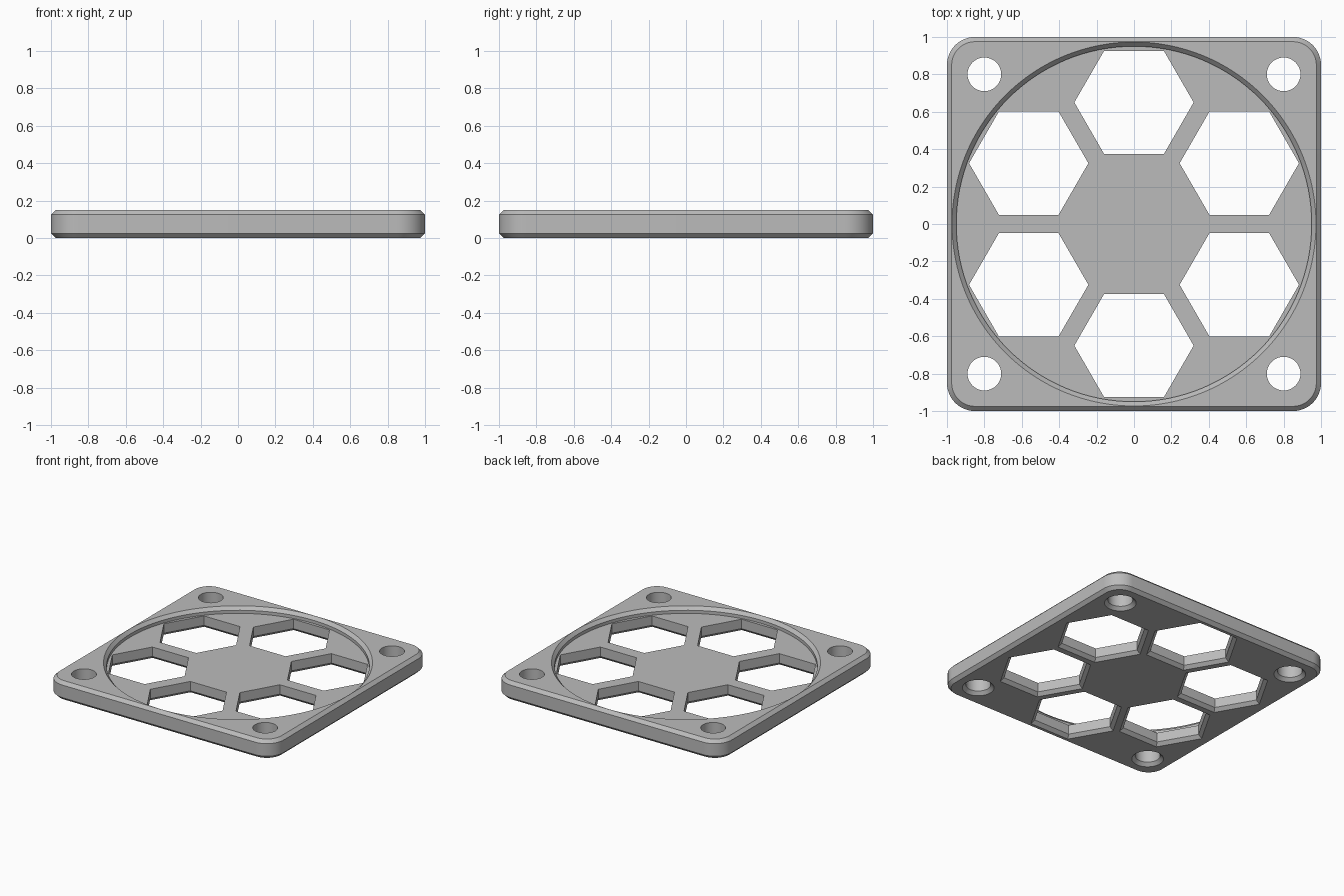
import bpy, bmesh
from math import cos, sin, pi, radians, sqrt

old = bpy.data.objects.get("Cube")
if old:
    bpy.data.objects.remove(old, do_unlink=True)

THICK, CHAMFER, FLOOR = 0.15, 0.025, 0.10
CORNER, RECESS_R = 0.15, 0.95
HEX_R, HEX_RING, HOLE_R, HOLE_POS = 0.319, 0.65, 0.09, 0.8

grey = bpy.data.materials.new("mid grey")
grey.use_nodes = True
colour = (0.5, 0.5, 0.5, 1)
grey.diffuse_color = colour
grey.node_tree.nodes["Principled BSDF"].inputs["Base Color"].default_value = colour


def ring(radius, sides, cx=0, cy=0):
    return [(cx + radius * cos(2 * pi * i / sides), cy + radius * sin(2 * pi * i / sides))
            for i in range(sides)]


def rounded_square(half, radius, steps=12):
    pts = []
    for q in range(4):
        mid = pi / 4 + q * pi / 2
        cx, cy = (half - radius) * sqrt(2) * cos(mid), (half - radius) * sqrt(2) * sin(mid)
        for i in range(steps + 1):
            a = q * pi / 2 + i / steps * pi / 2
            pts.append((cx + radius * cos(a), cy + radius * sin(a)))
    return pts


def loft(bm, layers):
    """Closed solid through a stack of (z, outline) layers."""
    loops = [[bm.verts.new((x, y, z)) for x, y in outline] for z, outline in layers]
    n = len(loops[0])
    for low, high in zip(loops, loops[1:]):
        for i in range(n):
            j = (i + 1) % n
            bm.faces.new((low[i], low[j], high[j], high[i]))
    bm.faces.new(loops[0][::-1])
    bm.faces.new(loops[-1])


def make_object(name, bm):
    mesh = bpy.data.meshes.new(name)
    bm.to_mesh(mesh)
    bm.free()
    obj = bpy.data.objects.new(name, mesh)
    obj.data.materials.append(grey)
    bpy.context.collection.objects.link(obj)
    return obj


def cut(target, cutter):
    cutter.hide_render = True
    mod = target.modifiers.new("cut", 'BOOLEAN')
    mod.operation, mod.solver, mod.object = 'DIFFERENCE', 'EXACT', cutter
    bpy.ops.object.select_all(action='DESELECT')
    bpy.context.view_layer.objects.active = target
    target.select_set(True)
    bpy.ops.object.modifier_apply(modifier=mod.name)
    bpy.data.objects.remove(cutter, do_unlink=True)


# Square plate with rounded corners and chamfered rims
bm = bmesh.new()
inner = rounded_square(1 - CHAMFER, CORNER - CHAMFER)
outer = rounded_square(1, CORNER)
loft(bm, [(0, inner), (CHAMFER, outer), (THICK - CHAMFER, outer), (THICK, inner)])
plate = make_object("grille_plate", bm)

# Round recess with a chamfered lip
bm = bmesh.new()
lip = RECESS_R + CHAMFER - 0.002
loft(bm, [(FLOOR, ring(RECESS_R, 128)), (THICK - CHAMFER, ring(RECESS_R, 128)),
          (THICK, ring(lip, 128)), (THICK + CHAMFER, ring(lip + CHAMFER, 128))])
cut(plate, make_object("recess_cutter", bm))


# Through openings, flared at the underside
def opening(bm, radius, sides, cx, cy):
    flare = CHAMFER / cos(pi / sides)
    loft(bm, [(-CHAMFER, ring(radius + 2 * flare, sides, cx, cy)),
              (CHAMFER, ring(radius, sides, cx, cy)),
              (THICK + CHAMFER, ring(radius, sides, cx, cy))])


bm = bmesh.new()
for k in range(6):
    a = radians(30 + 60 * k)
    opening(bm, HEX_R, 6, HEX_RING * cos(a), HEX_RING * sin(a))
for sx in (-1, 1):
    for sy in (-1, 1):
        opening(bm, HOLE_R, 40, sx * HOLE_POS, sy * HOLE_POS)
cut(plate, make_object("opening_cutter", bm))

# Smooth curved walls, keep edges crisp
bpy.ops.object.shade_smooth_by_angle(angle=radians(25))
